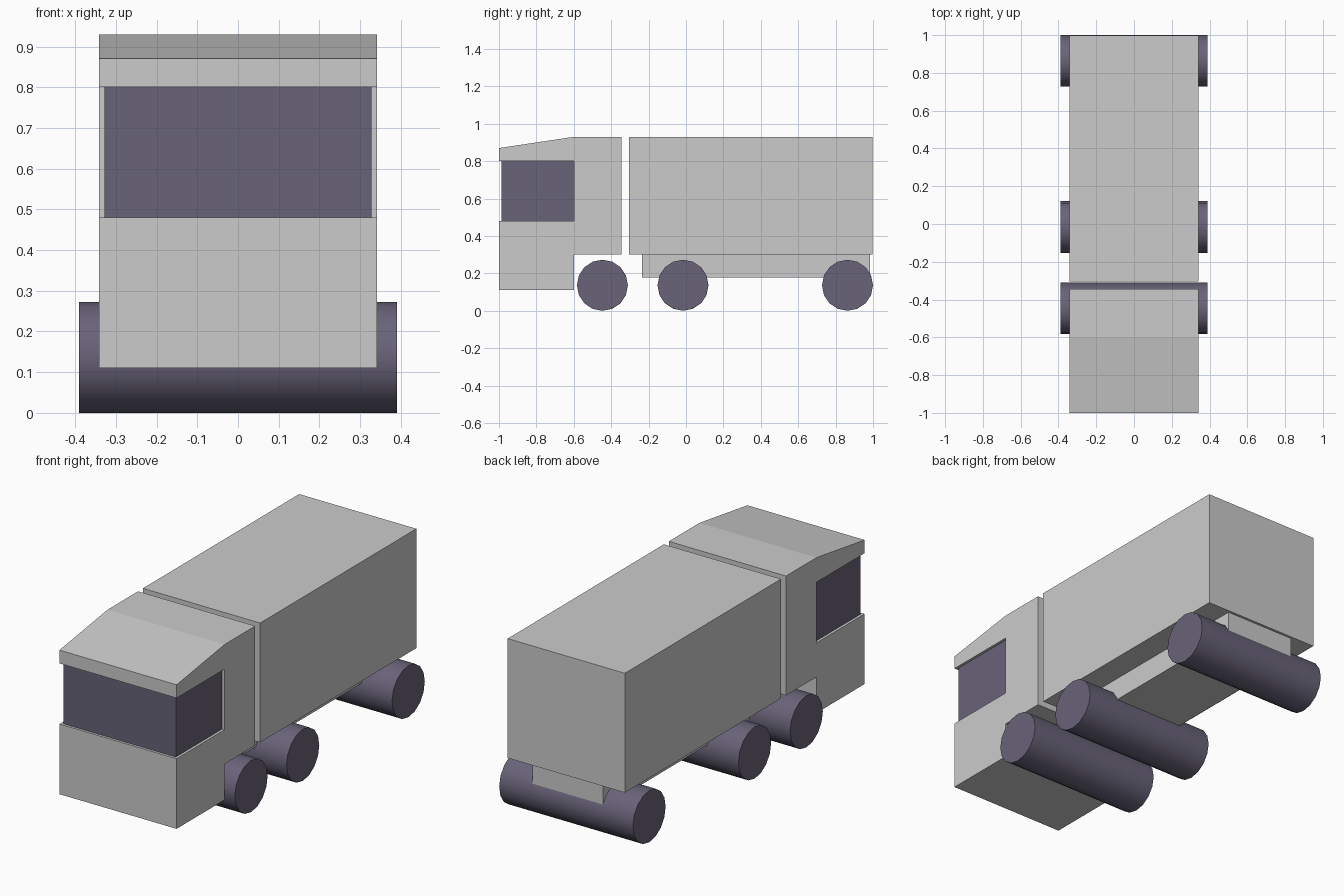
import bpy, bmesh, math
from mathutils import Matrix

if "Cube" in bpy.data.objects:
    bpy.data.objects.remove(bpy.data.objects["Cube"])

HALF_WIDTH = 0.342

dark = bpy.data.materials.new("dark_rubber_and_glass")
dark.diffuse_color = (0.14, 0.125, 0.19, 1)
dark.use_nodes = True
dark.node_tree.nodes["Principled BSDF"].inputs["Base Color"].default_value = dark.diffuse_color


def add_object(name, bm, material=None):
    bmesh.ops.recalc_face_normals(bm, faces=bm.faces[:])
    mesh = bpy.data.meshes.new(name)
    bm.to_mesh(mesh)
    bm.free()
    obj = bpy.data.objects.new(name, mesh)
    bpy.context.collection.objects.link(obj)
    if material:
        mesh.materials.append(material)
    return obj


def extrude_profile(name, profile, half_width, material=None):
    """Extrude a (y, z) side profile symmetrically across x."""
    bm = bmesh.new()
    face = bm.faces.new([bm.verts.new((-half_width, y, z)) for y, z in profile])
    new = bmesh.ops.extrude_face_region(bm, geom=[face])["geom"]
    verts = [v for v in new if isinstance(v, bmesh.types.BMVert)]
    bmesh.ops.translate(bm, verts=verts, vec=(2 * half_width, 0, 0))
    return add_object(name, bm, material)


def block(name, y0, y1, z0, z1, half_width, material=None):
    return extrude_profile(name, [(y0, z0), (y1, z0), (y1, z1), (y0, z1)],
                           half_width, material)


def wheel_pair(name, y, radius=0.1365, half_width=0.39, sides=16):
    """One full-width roller reaching out on both sides."""
    bm = bmesh.new()
    turn = Matrix.Rotation(math.pi / 2, 4, 'Y')
    bmesh.ops.create_cone(bm, cap_ends=True, segments=sides,
                          radius1=radius, radius2=radius, depth=2 * half_width,
                          matrix=Matrix.Translation((0, y, radius)) @ turn)
    obj = add_object(name, bm, dark)
    bpy.ops.object.select_all(action='DESELECT')
    obj.select_set(True)
    bpy.context.view_layer.objects.active = obj
    bpy.ops.object.shade_smooth_by_angle(angle=math.radians(35))


# Cab shell with sloped roof, wheel step and window notch
extrude_profile("cab", [
    (-1, 0.11), (-0.6, 0.11), (-0.6, 0.30), (-0.345, 0.30),
    (-0.345, 0.93), (-0.6, 0.93), (-1, 0.87), (-1, 0.80),
    (-0.6, 0.80), (-0.6, 0.48), (-1, 0.48)], HALF_WIDTH)

# Wrap-around glass, slightly inset in the notch
block("cab_windows", -0.987, -0.6, 0.48, 0.80, 0.328, dark)

# Cargo box and the narrower chassis beneath it
block("cargo_box", -0.304, 0.998, 0.30, 0.93, HALF_WIDTH)
block("chassis", -0.235, 0.985, 0.178, 0.30, 0.205)

# Axle rollers
for name, y in (("front_wheels", -0.447), ("middle_wheels", -0.016), ("rear_wheels", 0.8635)):
    wheel_pair(name, y)
